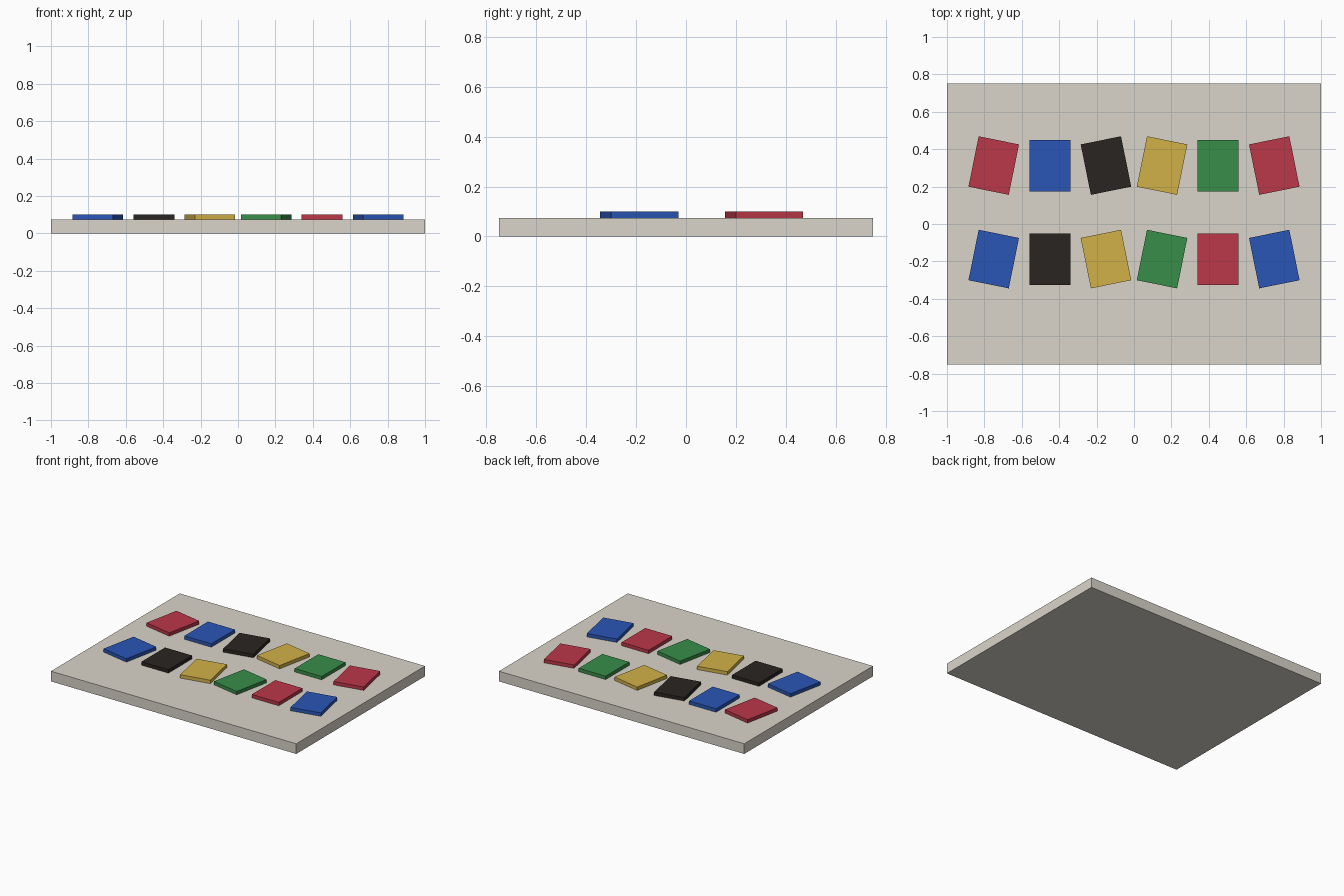
import bpy

if "Cube" in bpy.data.objects:
    bpy.data.objects.remove(bpy.data.objects["Cube"])


def material(name, rgb):
    """Material from 0-255 display colour."""
    mat = bpy.data.materials.new(name)
    mat.diffuse_color = [(c / 255) ** 2.2 for c in rgb] + [1]
    mat.use_nodes = True
    mat.node_tree.nodes["Principled BSDF"].inputs["Base Color"].default_value = mat.diffuse_color
    return mat


def box(name, size, center, mat, turn=0):
    bpy.ops.mesh.primitive_cube_add(size=1, location=center, rotation=(0, 0, turn))
    ob = bpy.context.object
    ob.name = name
    ob.scale = size
    ob.data.materials.append(mat)
    return ob


# Base board
BOARD_H = 0.075
box("board", (2, 1.5, BOARD_H), (0, 0, BOARD_H / 2), material("stone", (217, 212, 201)))

# Two rows of tilted tiles, colours cycling across both rows
colours = [
    material("red", (186, 58, 74)),
    material("blue", (46, 87, 181)),
    material("black", (46, 41, 38)),
    material("yellow", (209, 176, 74)),
    material("green", (59, 140, 74)),
]
tilts = (-0.2, 0, 0.2)
TILE_H = 0.025
for row, y in enumerate((0.3125, -0.1875)):
    for col in range(6):
        i = row * 6 + col
        box(f"tile_{i + 1}", (0.22, 0.275, TILE_H),
            (-0.75 + 0.3 * col, y, BOARD_H + TILE_H / 2),
            colours[i % 5], tilts[col % 3])
